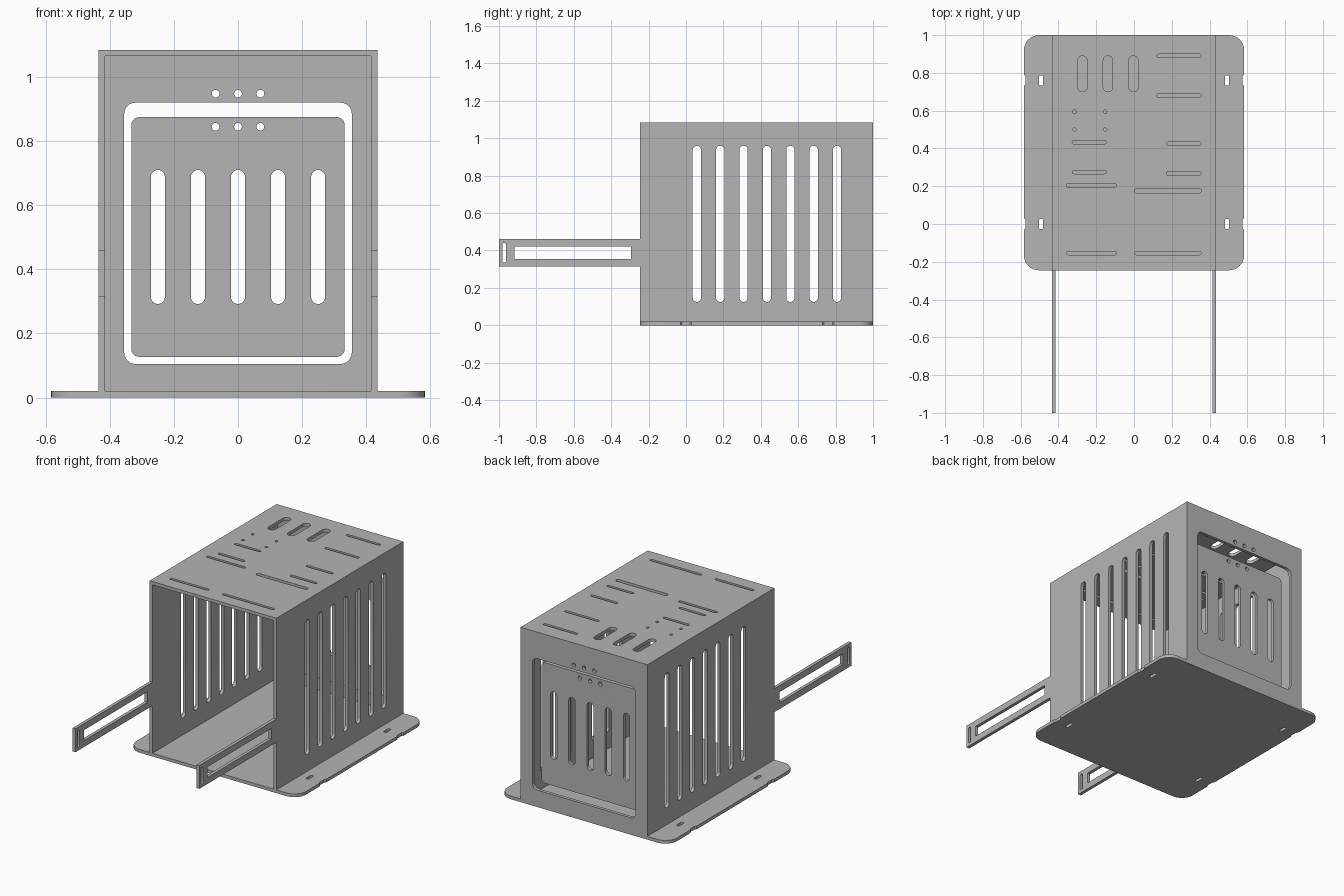
import bpy, bmesh
from math import cos, sin, pi
from mathutils import Matrix

cube = bpy.data.objects.get("Cube")
if cube:
    bpy.data.objects.remove(cube)

grey = bpy.data.materials.new("light grey metal")
grey.use_nodes = True
grey.diffuse_color = (0.46, 0.46, 0.46, 1)
grey.node_tree.nodes["Principled BSDF"].inputs["Base Color"].default_value = (0.46, 0.46, 0.46, 1)

T = 0.02  # sheet thickness


def rounded(u0, u1, v0, v1, r=0.0, steps=6):
    """Outline of a rectangle with rounded corners."""
    if r <= 0:
        return [(u0, v0), (u1, v0), (u1, v1), (u0, v1)]
    corners = [(u1 - r, v1 - r), (u0 + r, v1 - r), (u0 + r, v0 + r), (u1 - r, v0 + r)]
    return [(cu + r * cos((k + i / steps) * pi / 2), cv + r * sin((k + i / steps) * pi / 2))
            for k, (cu, cv) in enumerate(corners) for i in range(steps + 1)]


def slot(u0, u1, v0, v1):
    """Slot with round ends; a square one becomes a circle."""
    return rounded(u0, u1, v0, v1, min(u1 - u0, v1 - v0) * 0.499)


def hole(u, v, r):
    return slot(u - r, u + r, v - r, v + r)


AXES = {
    "x": Matrix(((0, 0, 1, 0), (1, 0, 0, 0), (0, 1, 0, 0), (0, 0, 0, 1))),
    "y": Matrix(((1, 0, 0, 0), (0, 0, -1, 0), (0, 1, 0, 0), (0, 0, 0, 1))),
    "z": Matrix.Identity(4),
}


def sheet(name, axis, centre, outline, cutouts):
    """Flat sheet with cutouts, facing the given axis, centred at that coordinate."""
    curve = bpy.data.curves.new(name + "_profile", "CURVE")
    curve.dimensions = "2D"
    curve.fill_mode = "BOTH"
    curve.extrude = T / 2
    for loop in [outline] + cutouts:
        spline = curve.splines.new("POLY")
        spline.points.add(len(loop) - 1)
        for point, (u, v) in zip(spline.points, loop):
            point.co = (u, v, 0, 1)
        spline.use_cyclic_u = True
    temp = bpy.data.objects.new(name + "_profile", curve)
    bpy.context.collection.objects.link(temp)
    bpy.context.view_layer.update()
    mesh = bpy.data.meshes.new_from_object(
        temp.evaluated_get(bpy.context.evaluated_depsgraph_get()))
    bpy.data.objects.remove(temp)
    bm = bmesh.new()
    bm.from_mesh(mesh)
    bmesh.ops.remove_doubles(bm, verts=bm.verts, dist=0.0001)
    bm.transform(AXES[axis])
    offset = {"x": (centre, 0, 0), "y": (0, centre, 0), "z": (0, 0, centre)}[axis]
    bmesh.ops.translate(bm, verts=bm.verts, vec=offset)
    bmesh.ops.recalc_face_normals(bm, faces=bm.faces)
    bm.to_mesh(mesh)
    bm.free()
    mesh.name = name
    mesh.materials.clear()
    mesh.materials.append(grey)
    obj = bpy.data.objects.new(name, mesh)
    bpy.context.collection.objects.link(obj)
    bpy.ops.object.select_all(action="DESELECT")
    obj.select_set(True)
    bpy.context.view_layer.objects.active = obj
    bpy.ops.object.shade_smooth_by_angle()
    return obj


FRONT, BACK, HALF, TOP = -0.245, 1.0, 0.435, 1.085
INNER = HALF - T

# Base plate with rounded corners, edge notches and mounting slots
EDGE = 0.583
base = rounded(-EDGE, EDGE, FRONT, BACK, 0.08, 8)
right_notches = [(EDGE - inset, y + dy) for y in (0.0, 0.76)
                 for inset, dy in ((0, -0.03), (0.008, -0.022), (0.008, 0.022), (0, 0.03))]
left_notches = [(-u, v) for u, v in reversed(right_notches)]
half = len(base) // 2
base = base[:half] + left_notches + base[half:] + right_notches
mounts = [rounded(s * 0.492 - 0.01, s * 0.492 + 0.01, y - 0.027, y + 0.027, 0.005)
          for s in (-1, 1) for y in (0.0, 0.76)]
sheet("base_plate", "z", T / 2, base, mounts)

# Side walls, each with a slotted arm reaching forward
wall = [(FRONT, T), (BACK, T), (BACK, TOP), (FRONT, TOP),
        (FRONT, 0.46), (-1, 0.46), (-1, 0.315), (FRONT, 0.315)]
vents = [slot(y - 0.022, y + 0.022, 0.125, 0.96)
         for y in (0.058 + 0.125 * i for i in range(7))]
arm_cuts = [rounded(-0.918, -0.293, 0.355, 0.42), slot(-0.982, -0.962, 0.335, 0.44)]
for side, s in (("right", -1), ("left", 1)):
    sheet(side + "_wall", "x", s * (HALF - T / 2), wall, vents + arm_cuts)

# Top plate with wide vents, thin slots and screw holes
thin = [(0.12, 0.355, 0.89), (0.12, 0.355, 0.68), (0.172, 0.355, 0.425), (0.172, 0.355, 0.267),
        (-0.327, -0.147, 0.433), (-0.327, -0.147, 0.275),
        (-0.358, -0.093, 0.205), (-0.358, -0.093, -0.154), (0.003, 0.355, -0.154)]
top_cuts = [slot(a, b, y - 0.009, y + 0.009) for a, b, y in thin]
top_cuts.append(slot(0.003, 0.355, 0.163, 0.188))
top_cuts += [slot(x - 0.025, x + 0.025, 0.7, 0.89) for x in (-0.273, -0.138, -0.003)]
top_cuts += [hole(x, y, 0.009) for x in (-0.315, -0.153) for y in (0.5, 0.595)]
sheet("top_plate", "z", TOP - T / 2, rounded(-INNER, INNER, FRONT, BACK), top_cuts)

# Back frame around the large opening
frame_cuts = [rounded(-0.355, 0.355, 0.105, 0.92, 0.035)]
frame_cuts += [hole(x, 0.948, 0.012) for x in (-0.07, 0, 0.07)]
sheet("back_frame", "y", BACK - T / 2, rounded(-INNER, INNER, T, TOP - T), frame_cuts)

# Vented door panel set in behind the frame
door_cuts = [slot(x - 0.022, x + 0.022, 0.292, 0.71) for x in (-0.25, -0.125, 0, 0.125, 0.25)]
door_cuts += [hole(x, 0.845, 0.012) for x in (-0.07, 0, 0.07)]
sheet("back_door", "y", 0.94 - T / 2, rounded(-0.333, 0.333, 0.127, 0.875, 0.025), door_cuts)
